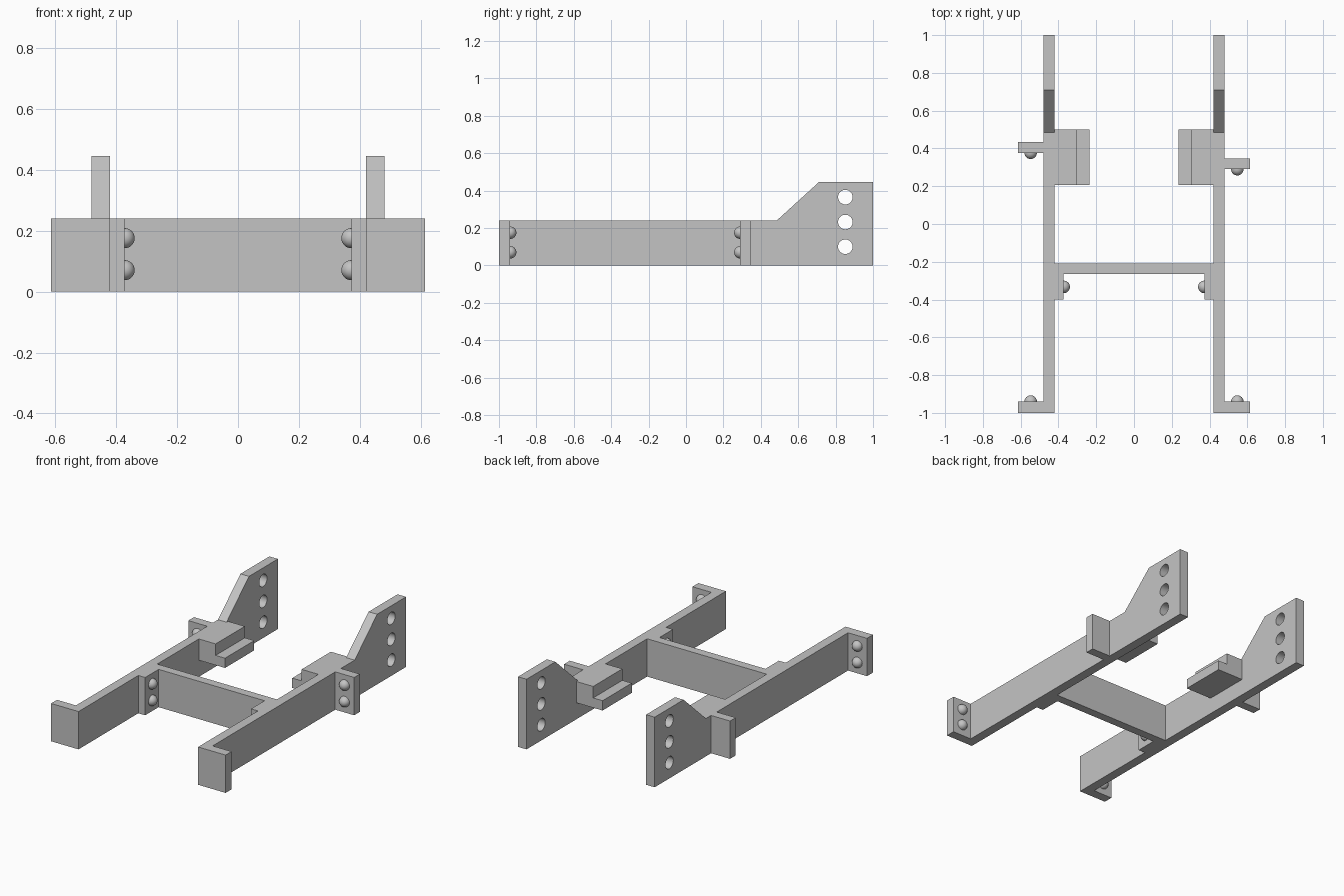
import bpy, bmesh, math
from mathutils import Matrix, Vector

cube = bpy.data.objects.get("Cube")
if cube:
    bpy.data.objects.remove(cube, do_unlink=True)

metal = bpy.data.materials.new("plain grey")
metal.use_nodes = True
GREY = (0.55, 0.55, 0.55, 1)
metal.diffuse_color = GREY
metal.node_tree.nodes["Principled BSDF"].inputs["Base Color"].default_value = GREY

H = 0.24            # rail height
BOLT_Z = (0.07, 0.175)


def add_object(name, mesh):
    mesh.materials.clear()
    mesh.materials.append(metal)
    obj = bpy.data.objects.new(name, mesh)
    bpy.context.collection.objects.link(obj)
    return obj


def from_bmesh(name, bm):
    bmesh.ops.recalc_face_normals(bm, faces=bm.faces[:])
    mesh = bpy.data.meshes.new(name)
    bm.to_mesh(mesh)
    bm.free()
    return add_object(name, mesh)


def box(name, side, x, y, z=(0, H)):
    """Box between the given limits; side = -1 mirrors it to the right."""
    bm = bmesh.new()
    size = [b - a for a, b in (x, y, z)]
    mid = [(a + b) / 2 for a, b in (x, y, z)]
    mid[0] *= side
    bmesh.ops.create_cube(bm, size=1, matrix=Matrix.Translation(mid) @ Matrix.Diagonal((*size, 1)))
    return from_bmesh(name, bm)


def bolt_pair(name, x, y, direction):
    """Two domed bolt heads, one above the other."""
    turn = Vector(direction).to_track_quat('Z', 'Y').to_matrix().to_4x4()
    for i, z in enumerate(BOLT_Z):
        bm = bmesh.new()
        bmesh.ops.create_uvsphere(bm, u_segments=24, v_segments=16, radius=0.033)
        bmesh.ops.bisect_plane(bm, geom=bm.verts[:] + bm.edges[:] + bm.faces[:], dist=1e-5,
                               plane_co=(0, 0, 0), plane_no=(0, 0, 1), clear_inner=True)
        bmesh.ops.transform(bm, matrix=Matrix.Translation((x, y, z)) @ turn, verts=bm.verts)
        head = from_bmesh(f"{name}_{i + 1}", bm)
        head.data.shade_smooth()


def rail(name, x):
    """Side rail cut from plate: a profile with round holes, given thickness."""
    outline = [(-1, 0), (1, 0), (1, 0.445), (0.71, 0.445), (0.485, H), (-1, H)]
    loops = [outline]
    for z in (0.1, 0.232, 0.365):
        angles = [math.tau * i / 32 for i in range(32)]
        loops.append([(0.852 + 0.039 * math.cos(a), z + 0.039 * math.sin(a)) for a in angles])
    curve = bpy.data.curves.new(name, 'CURVE')
    curve.dimensions = '2D'
    curve.fill_mode = 'BOTH'
    curve.extrude = 0.03
    for loop in loops:
        spline = curve.splines.new('POLY')
        spline.points.add(len(loop) - 1)
        for point, (u, v) in zip(spline.points, loop):
            point.co = (u, v, 0, 1)
        spline.use_cyclic_u = True
    helper = bpy.data.objects.new(name + "_profile", curve)
    bm = bmesh.new()
    mesh = bpy.data.meshes.new_from_object(helper)
    bm.from_mesh(mesh)
    bpy.data.objects.remove(helper)
    bpy.data.meshes.remove(mesh)
    bmesh.ops.remove_doubles(bm, verts=bm.verts[:], dist=1e-5)
    # Profile axes become y and z, thickness becomes x
    stand = Matrix(((0, 0, 1, x), (1, 0, 0, 0), (0, 1, 0, 0), (0, 0, 0, 1)))
    bmesh.ops.transform(bm, matrix=stand, verts=bm.verts)
    obj = from_bmesh(name, bm)
    obj.data.shade_smooth()
    obj.data.set_sharp_from_angle(angle=math.radians(30))


# Cross member between the rails
box("cross_member", 1, (-0.42, 0.42), (-0.265, -0.21))

for side, label, rear_y in ((1, "left", 0.29), (-1, "right", 0.377)):
    rail(label + "_rail", side * 0.45)

    # Outward front flange, bolts facing back
    box(label + "_front_flange", side, (0.48, 0.613), (-1, -0.94))
    bolt_pair(label + "_front_bolt", side * 0.547, -0.94, (0, 1, 0))

    # Outward rear flange, bolts facing forward
    box(label + "_rear_flange", side, (0.48, 0.613), (rear_y, rear_y + 0.057))
    bolt_pair(label + "_rear_bolt", side * 0.547, rear_y, (0, -1, 0))

    # Flange of the cross member, bolts facing inward
    box(label + "_inner_flange", side, (0.372, 0.42), (-0.4, -0.265))
    bolt_pair(label + "_inner_bolt", side * 0.372, -0.333, (-side, 0, 0))

    # Stepped mounting block
    box(label + "_mount_block", side, (0.302, 0.42), (0.207, 0.5), (0.105, H))
    box(label + "_mount_ledge", side, (0.236, 0.302), (0.207, 0.5), (0.105, 0.167))
